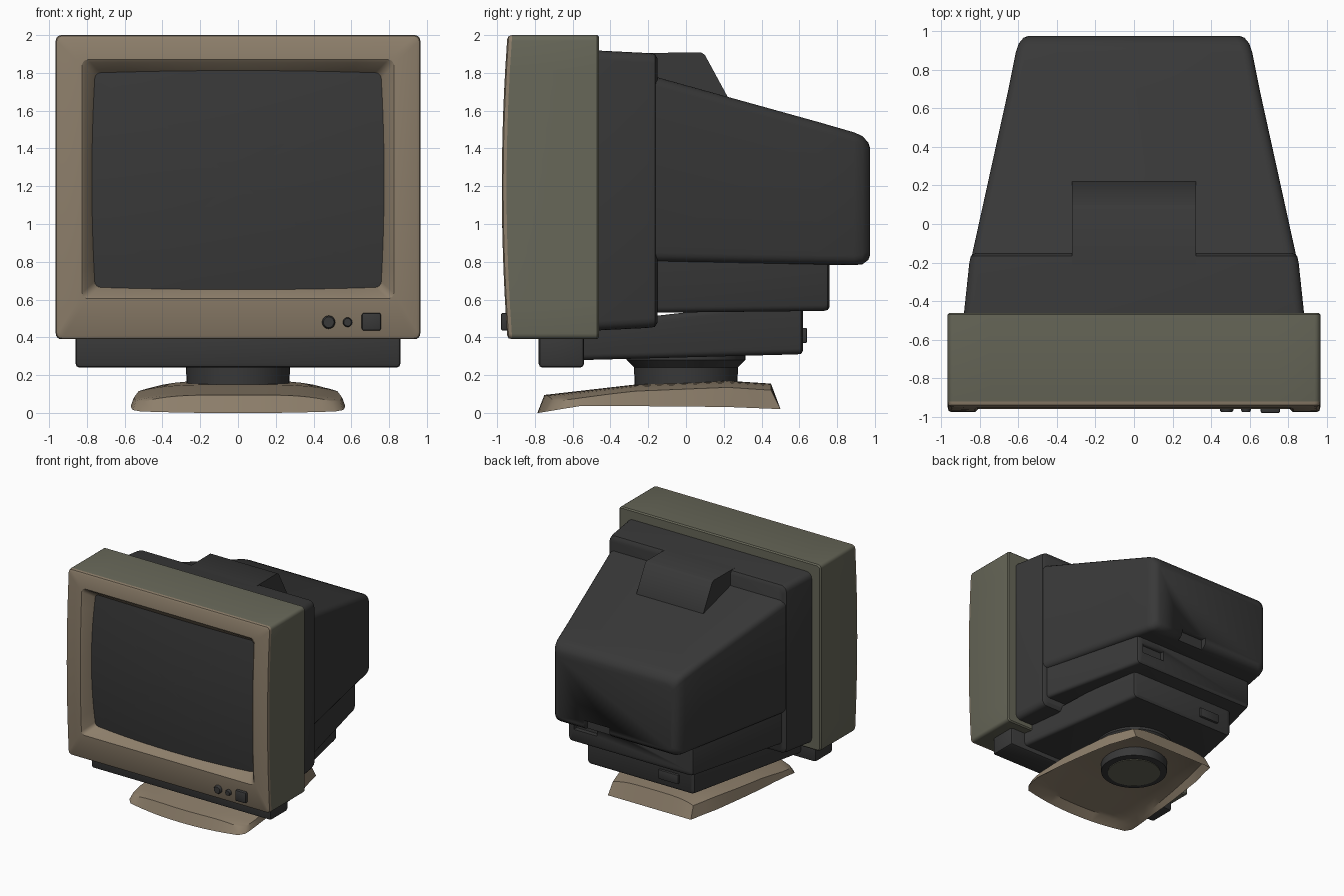
import bpy, bmesh, math
from mathutils import Matrix

if "Cube" in bpy.data.objects:
    bpy.data.objects.remove(bpy.data.objects["Cube"])


def material(name, col):
    m = bpy.data.materials.new(name)
    m.diffuse_color = (*col, 1)
    m.use_nodes = True
    m.node_tree.nodes["Principled BSDF"].inputs["Base Color"].default_value = m.diffuse_color
    return m


TAN = material("tan plastic", (0.265, 0.209, 0.145))
OLIVE = material("olive grey plastic", (0.135, 0.135, 0.098))
DARK = material("charcoal plastic", (0.040, 0.040, 0.040))


def finish(bm, name, mats, angle=35):
    bmesh.ops.recalc_face_normals(bm, faces=bm.faces)
    me = bpy.data.meshes.new(name)
    bm.to_mesh(me)
    bm.free()
    ob = bpy.data.objects.new(name, me)
    bpy.context.collection.objects.link(ob)
    for m in mats:
        me.materials.append(m)
    bpy.ops.object.select_all(action='DESELECT')
    ob.select_set(True)
    bpy.context.view_layer.objects.active = ob
    bpy.ops.object.shade_smooth_by_angle(angle=math.radians(angle))
    return ob


def ring(hx, z0, z1, r, bulge=0.0, n=10):
    """Rounded rectangle in x/z with optional bowed sides."""
    zc, hz = (z0 + z1) / 2, (z1 - z0) / 2
    pts = []
    for q, (sx, sz) in enumerate(((1, 1), (-1, 1), (-1, -1), (1, -1))):
        cx, cz = sx * (hx - r), sz * (hz - r)
        for i in range(5):
            a = math.pi / 2 * (q + i / 4)
            pts.append((cx + r * math.cos(a), cz + r * math.sin(a)))
        nx, nz = ((-1, 1), (-1, -1), (1, -1), (1, 1))[q]
        a = math.pi / 2 * (q + 1)
        ex, ez = nx * (hx - r) + r * math.cos(a), nz * (hz - r) + r * math.sin(a)
        px, pz = pts[-1]
        pts += [(px + (ex - px) * k / n, pz + (ez - pz) * k / n) for k in range(1, n)]
    return [(x * (1 + bulge * (1 - (z / hz) ** 2)),
             zc + z * (1 + bulge * (1 - (x / hx) ** 2))) for x, z in pts]


def skin(bm, rows, caps=(True, True)):
    vs = [[bm.verts.new(p) for p in row] for row in rows]
    n = len(vs[0])
    strips = []
    for a, b in zip(vs, vs[1:]):
        strips.append([bm.faces.new((a[i], a[(i + 1) % n], b[(i + 1) % n], b[i])) for i in range(n)])
    if caps[0]:
        bm.faces.new(vs[0])
    if caps[1]:
        bm.faces.new(vs[-1])
    return strips, vs


def loft(name, stations, mat=DARK):
    """Sections along y: (y, half width, z0, z1, corner radius)."""
    bm = bmesh.new()
    skin(bm, [[(x, y, z) for x, z in ring(hx, z0, z1, r, 0, 1)] for y, hx, z0, z1, r in stations])
    return finish(bm, name, [mat])


def box(name, lo, hi, mat=DARK, bevel=0.0):
    bm = bmesh.new()
    bmesh.ops.create_cube(bm, size=1)
    for v in bm.verts:
        v.co = [(a + b) / 2 + c * (b - a) for a, b, c in zip(lo, hi, v.co)]
    if bevel:
        bmesh.ops.bevel(bm, geom=bm.edges[:], offset=bevel, segments=2, profile=0.5, affect='EDGES')
    return finish(bm, name, [mat])


def turned(name, profile, mat=DARK, loc=(0, 0, 0), rot=None, seg=40):
    """Surface of revolution from (radius, height) points."""
    bm = bmesh.new()
    skin(bm, [[(r * math.cos(2 * math.pi * i / seg), r * math.sin(2 * math.pi * i / seg), z)
               for i in range(seg)] for r, z in profile])
    bm.transform(Matrix.Translation(loc) @ (rot or Matrix()))
    return finish(bm, name, [mat])


def cut(ob, lo, hi):
    c = box("cutter", lo, hi)
    c.hide_render = True
    m = ob.modifiers.new("cut", 'BOOLEAN')
    m.operation, m.solver, m.object = 'DIFFERENCE', 'EXACT', c
    bpy.context.view_layer.objects.active = ob
    bpy.ops.object.modifier_apply(modifier=m.name)
    bpy.data.objects.remove(c)


# Front bezel: olive shell, bowed tan face, sloped recess, bulging screen
def face_y(z):
    return -0.975 + 0.03 * ((z - 1.195) / 0.805) ** 2


def screen_y(x, z):
    return -0.935 + 0.037 * ((x / 0.77) ** 2 + ((z - 1.23) / 0.58) ** 2)


outer, lip = ring(0.965, 0.39, 2.0, 0.03), ring(0.945, 0.41, 1.98, 0.025)
rows = [[(x, -0.46, z) for x, z in ring(0.955, 0.40, 1.99, 0.025)],
        [(x, -0.47, z) for x, z in outer],
        [(x, face_y(z) + 0.025, z) for x, z in outer],
        [(x, face_y(z) + 0.007, z) for x, z in ring(0.96, 0.395, 1.995, 0.028)],
        [(x, face_y(z), z) for x, z in lip],
        [(x, face_y(z), z) for x, z in ring(0.825, 0.605, 1.87, 0.03)],
        [(x, face_y(z) + 0.012, z) for x, z in ring(0.81, 0.618, 1.855, 0.03)]]
edge = ring(0.757, 0.665, 1.80, 0.03, 0.022)
rows.append([(x, screen_y(x, z), z) for x, z in edge])
for s in (0.9, 0.75, 0.55, 0.3, 0.05):
    rows.append([(x * s, screen_y(x * s, 1.23 + (z - 1.23) * s), 1.23 + (z - 1.23) * s) for x, z in edge])
bm = bmesh.new()
strips, vs = skin(bm, rows)
for f in bm.faces:
    f.material_index = 2
for i, strip in enumerate(strips[:7]):
    for f in strip:
        f.material_index = 1 if i < 2 else 0
for f in vs[0][0].link_faces:
    f.material_index = 1
finish(bm, "bezel_and_screen", [TAN, OLIVE, DARK], 30)

# Rear housing
loft("housing_collar", [(-0.50, 0.885, 0.435, 1.92, 0.05), (-0.20, 0.853, 0.45, 1.905, 0.05),
                        (-0.165, 0.845, 0.455, 1.90, 0.05), (-0.15, 0.82, 0.48, 1.875, 0.04)])
hull = loft("tube_housing", [(-0.20, 0.848, 0.80, 1.79, 0.05), (0.70, 0.65, 0.785, 1.54, 0.05),
                             (0.89, 0.612, 0.782, 1.485, 0.05), (0.935, 0.597, 0.787, 1.465, 0.05),
                             (0.965, 0.572, 0.81, 1.43, 0.05), (0.975, 0.545, 0.835, 1.40, 0.04)])
cut(hull, (0.05, 0.92, 0.70), (0.30, 1.1, 0.875))

# Raised block on the roof, from a side profile
bm = bmesh.new()
prof = [(-0.3, 1.5), (-0.3, 1.905), (0.08, 1.908), (0.10, 1.895), (0.225, 1.665), (0.225, 1.5)]
skin(bm, [[(x, y, z) for y, z in prof] for x in (-0.32, 0.32)])
finish(bm, "roof_block", [DARK])

# Stepped underside
step = loft("upper_step", [(-0.20, 0.82, 0.53, 0.90, 0.03), (0.73, 0.60, 0.54, 0.85, 0.03),
                           (0.75, 0.592, 0.545, 0.85, 0.03), (0.76, 0.575, 0.56, 0.84, 0.02)])
cut(step, (0.32, 0.72, 0.65), (0.54, 0.9, 0.74))
loft("lower_step", [(-0.54, 0.72, 0.28, 0.47, 0.03), (0.59, 0.515, 0.31, 0.60, 0.03),
                    (0.61, 0.51, 0.313, 0.60, 0.03), (0.62, 0.49, 0.33, 0.59, 0.02)])
box("rear_socket", (-0.37, 0.58, 0.37), (-0.18, 0.64, 0.45), bevel=0.006)
box("chin_bar", (-0.86, -0.78, 0.24), (0.86, -0.54, 0.45), bevel=0.02)

# Front controls
box("power_button", (0.655, -0.98, 0.435), (0.757, -0.93, 0.53), bevel=0.012)
facing = Matrix.Rotation(math.radians(90), 4, 'X')
for name, x, r in (("round_knob", 0.58, 0.025), ("dial", 0.48, 0.035)):
    turned(name, [(r, 0), (r, 0.035), (r * 0.8, 0.045)], DARK, (x, -0.93, 0.48), facing, 20)

# Swivel neck
turned("swivel_neck", [(0.23, 0.05), (0.27, 0.055), (0.275, 0.24), (0.315, 0.28), (0.315, 0.32)])
turned("swivel_cap", [(0.215, 0.044), (0.215, 0.08)], OLIVE)


# Flared hollow foot
def lerp(tab, t):
    for (a, va), (b, vb) in zip(tab, tab[1:]):
        if t <= b:
            return va + (vb - va) * max(0, t - a) / (b - a)
    return tab[-1][1]


WIDTH = [(-0.75, 0.50), (-0.70, 0.54), (-0.58, 0.553), (-0.2, 0.52), (0.2, 0.46), (0.45, 0.385)]
TOP = [(-0.75, 0.095), (-0.27, 0.15), (0.22, 0.17), (0.45, 0.155)]
RIM = [(-0.78, 0.0), (-0.55, 0.038), (0.2, 0.032), (0.5, 0.02)]
ys = [-0.75, -0.70, -0.64, -0.56, -0.4, -0.27, -0.1, 0.05, 0.22, 0.34, 0.45]
us = [i / 8 - 1 for i in range(17)]
bm = bmesh.new()
top, under = {}, {}
for j, y in enumerate(ys):
    for i, u in enumerate(us):
        x = u * lerp(WIDTH, y)
        yy = y + 0.05 * u * u * max(0, -y - 0.4) / 0.35
        z = lerp(TOP, y) - 0.035 * abs(u) ** 4
        top[i, j] = bm.verts.new((x, yy, z))
        under[i, j] = bm.verts.new((x * 0.97, yy * 0.97, max(z - 0.035, 0.03)))
I, J = len(us) - 1, len(ys) - 1
for g in (top, under):
    for i in range(I):
        for j in range(J):
            bm.faces.new((g[i, j], g[i + 1, j], g[i + 1, j + 1], g[i, j + 1]))
loop = ([(i, 0) for i in range(I)] + [(I, j) for j in range(J)] +
        [(i, J) for i in range(I, 0, -1)] + [(0, j) for j in range(J, 0, -1)])
rim = []
for k in loop:
    c = top[k].co
    y = -0.14 + (c.y + 0.14) * 1.06 + (0.015 if c.y > 0.4 else 0)
    rim.append(bm.verts.new((c.x * 1.03, y, lerp(RIM, y))))
for n, k in enumerate(loop):
    m = (n + 1) % len(loop)
    bm.faces.new((top[k], top[loop[m]], rim[m], rim[n]))
    bm.faces.new((under[k], under[loop[m]], rim[m], rim[n]))
finish(bm, "foot", [TAN])
